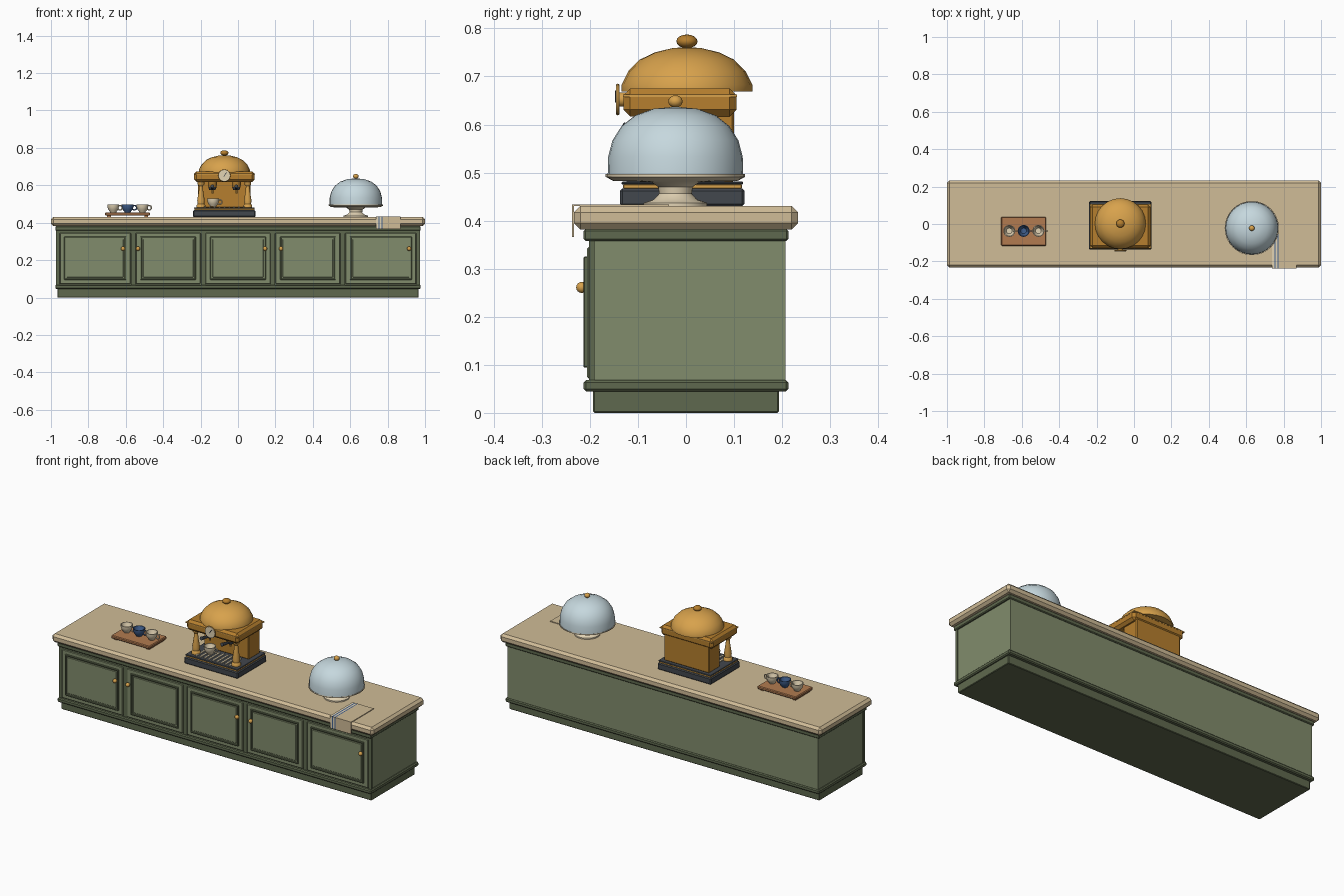
import bpy, bmesh, math
from mathutils import Matrix, Vector

cube = bpy.data.objects.get("Cube")
if cube:
    bpy.data.objects.remove(cube, do_unlink=True)


def material(name, hexcode):
    rgb = [int(hexcode[i:i + 2], 16) / 255 for i in (0, 2, 4)]
    col = [c / 12.92 if c < 0.04 else ((c + 0.055) / 1.055) ** 2.4 for c in rgb] + [1]
    m = bpy.data.materials.new(name)
    m.use_nodes = True
    m.diffuse_color = col
    m.node_tree.nodes["Principled BSDF"].inputs["Base Color"].default_value = col
    return m


SAGE = material("sage green", "818C6C")
MOSS = material("dark green", "5F694E")
STONE = material("counter beige", "D0BC97")
BRASS = material("brass", "D8A24C")
BRONZE = material("dark brass", "B67F2E")
GLASS = material("pale blue", "C6D8DE")
WOOD = material("warm wood", "B27B50")
SLATE = material("slate", "42474D")
NAVY = material("blue", "41608F")
CREAM = material("cream", "E2D3B4")


def finish(name, bm, mat, smooth=False):
    bmesh.ops.recalc_face_normals(bm, faces=bm.faces[:])
    mesh = bpy.data.meshes.new(name)
    bm.to_mesh(mesh)
    bm.free()
    mesh.materials.append(mat)
    ob = bpy.data.objects.new(name, mesh)
    bpy.context.collection.objects.link(ob)
    if smooth:
        bpy.ops.object.select_all(action='DESELECT')
        ob.select_set(True)
        bpy.context.view_layer.objects.active = ob
        bpy.ops.object.shade_smooth_by_angle(angle=math.radians(40))
    return ob


def box(name, x, y, z, mat, bevel=0.0):
    """Box between (min, max) pairs with an optional chamfer."""
    bm = bmesh.new()
    bmesh.ops.create_cube(bm, size=1)
    for v in bm.verts:
        v.co = [(a + b) / 2 + c * (b - a) for (a, b), c in zip((x, y, z), v.co)]
    if bevel:
        bmesh.ops.bevel(bm, geom=bm.edges[:], offset=bevel, segments=1,
                        profile=0.5, affect='EDGES')
    return finish(name, bm, mat)


def lathe(name, profile, at, mat, seg=20, axis=(0, 0, 1)):
    """Turn (radius, height) points around an axis."""
    bm = bmesh.new()
    vs = [bm.verts.new((r, 0, h)) for r, h in profile]
    es = [bm.edges.new(p) for p in zip(vs, vs[1:])]
    bmesh.ops.spin(bm, geom=vs + es, cent=(0, 0, 0), axis=(0, 0, 1),
                   angle=math.tau, steps=seg, use_duplicate=False)
    bmesh.ops.remove_doubles(bm, verts=bm.verts[:], dist=1e-5)
    turn = Vector((0, 0, 1)).rotation_difference(Vector(axis)).to_matrix().to_4x4()
    bm.transform(Matrix.Translation(at) @ turn)
    return finish(name, bm, mat, True)


def ball(name, r, at, mat, squash=1.0, seg=16):
    pts = [(r * math.sin(a * math.pi / 8), -r * squash * math.cos(a * math.pi / 8))
           for a in range(9)]
    return lathe(name, pts, at, mat, seg)


def ring(name, major, minor, at, mat, axis):
    pts = [(major + minor * math.cos(a * math.tau / 8), minor * math.sin(a * math.tau / 8))
           for a in range(9)]
    return lathe(name, pts, at, mat, 16, axis)


# Cabinet
box("plinth", (-.966, .966), (-.193, .193), (0, .048), MOSS, .003)
box("base_moulding", (-.977, .977), (-.213, .213), (.045, .068), MOSS, .005)
box("cabinet_body", (-.966, .966), (-.193, .207), (.06, .365), SAGE)
box("top_moulding", (-.977, .977), (-.213, .213), (.358, .382), MOSS, .004)
box("countertop", (-1, 1), (-.233, .233), (.382, .43), STONE, .013)

# Doors between dark stiles
stiles = (-.967, -.56, -.187, .187, .56, .967)
knobs = (-.615, -.535, .145, .23, .915)
for s in stiles:
    box("stile", (max(s - .012, -.972), min(s + .012, .972)), (-.202, -.19), (.066, .36), MOSS)
box("face_rail", (-.966, .966), (-.202, -.19), (.343, .36), MOSS)
for a, b, k in zip(stiles, stiles[1:], knobs):
    a, b = a + .014, b - .014
    box("door", (a, b), (-.206, -.19), (.072, .345), SAGE, .003)
    a, b = a + .024, b - .024
    for x in (a, b - .008):
        box("door_moulding_side", (x, x + .008), (-.213, -.2), (.094, .325), MOSS, .002)
    for z in (.094, .317):
        box("door_moulding_rail", (a, b), (-.213, -.2), (z, z + .008), MOSS, .002)
    box("door_panel", (a + .014, b - .014), (-.209, -.2), (.108, .311), SAGE, .002)
    lathe("knob_stem", [(0, 0), (.006, 0), (.006, .012), (0, .012)], (k, -.204, .261), BRASS, 10, (0, -1, 0))
    ball("door_knob", .0115, (k, -.217, .261), BRASS)

# Serving tray with three cups
box("tray", (-.71, -.47), (-.117, .038), (.438, .455), WOOD, .004)
for x in (-.69, -.49):
    box("tray_foot", (x - .01, x + .01), (-.105, .026), (.43, .44), WOOD)


def cup(x, y, z, mat):
    lathe("cup", [(0, 0), (.016, 0), (.018, .005), (.026, .014), (.031, .03), (.032, .042),
                  (.028, .042), (.025, .03), (.015, .01), (0, .01)], (x, y, z), mat)
    ring("cup_handle", .012, .0035, (x + .036, y, z + .025), mat, (0, 1, 0))


for x, m in zip((-.667, -.59, -.511), (CREAM, NAVY, CREAM)):
    cup(x, -.037, .455, m)

# Coffee machine base and drip grid
CX = -.073
box("machine_base", (CX - .167, CX + .167), (-.137, .122), (.43, .467), SLATE, .005)
box("machine_trim", (CX - .16, CX + .16), (-.131, .116), (.466, .476), BRASS, .002)
box("machine_deck", (CX - .163, CX + .163), (-.134, .119), (.475, .481), SLATE, .002)
for i in range(9):
    x = CX - .104 + i * .026
    box("drip_bar", (x - .005, x + .005), (-.12, -.02), (.48, .486), CREAM)

# Machine body, columns, canopy and dome
box("machine_body", (CX - .14, CX + .14), (0, .1), (.48, .63), BRONZE, .004)
box("machine_canopy", (CX - .162, CX + .162), (-.13, .105), (.617, .675), BRONZE, .014)
box("canopy_band", (CX - .163, CX + .163), (-.131, .106), (.657, .662), BRASS)
for x in (CX - .125, CX + .125):
    lathe("machine_column", [(0, 0), (.024, 0), (.024, .012), (.018, .02), (.02, .04), (.012, .09),
                             (.01, .115), (.018, .125), (.018, .145), (0, .145)],
          (x, -.09, .48), BRASS, 14)
dome = [(0, 0), (.136, 0), (.136, .014), (.122, .042), (.098, .066), (.067, .081), (.03, .09), (0, .092)]
lathe("machine_dome", dome, (CX, .002, .669), BRASS, 24)
ball("dome_finial", .022, (CX, .002, .773), BRONZE, .65)

# Pressure gauge
disc = [(0, 0), (.031, 0), (.031, .008), (0, .008)]
lathe("gauge_stem", [(.015, 0), (.015, .02)], (CX, -.122, .652), BRASS, 12, (0, -1, 0))
lathe("gauge_face", disc, (CX, -.138, .652), CREAM, 20, (0, -1, 0))
ring("gauge_rim", .03, .003, (CX, -.142, .652), BRASS, (0, -1, 0))
needle = box("gauge_needle", (-.002, .002), (-.002, 0), (-.006, .021), SLATE)
needle.location = (CX, -.146, .652)
needle.rotation_euler.y = .6

# Brewing heads with handles, and a cup below
for x in (CX - .064, CX + .064):
    lathe("brew_head", [(0, 0), (.02, 0), (.024, .012), (.024, .035), (0, .035)],
          (x, -.055, .588), BRONZE, 14)
    lathe("filter_holder", [(0, 0), (.016, 0), (.022, .016), (0, .016)], (x, -.055, .574), SLATE, 14)
    lathe("filter_handle", [(0, 0), (.006, 0), (.01, .06), (0, .064)],
          (x, -.072, .583), SLATE, 10, (0, -1, .2))
    lathe("brew_spout", [(0, 0), (.005, 0), (.005, .02), (0, .02)], (x, -.055, .556), BRASS, 8)
cup(CX - .06, -.06, .486, CREAM)

# Cake stand and cover
KX, KY = .63, -.022
lathe("cake_stand", [(0, 0), (.066, 0), (.066, .007), (.045, .014), (.034, .026), (.036, .04), (.05, .05),
                     (.13, .053), (.145, .061), (.145, .067), (.136, .063), (0, .063)],
      (KX, KY, .43), CREAM, 32)
cover = [(0, 0), (.141, 0), (.14, .042), (.131, .076), (.112, .106), (.084, .128), (.045, .142), (0, .146)]
lathe("cake_cover", cover, (KX, KY, .491), GLASS, 32)
ball("cover_knob", .015, (KX, KY, .648), BRASS, .85)

# Folded towel over the counter edge
for a, b, m in ((.738, .75, CREAM), (.75, .757, NAVY), (.757, .766, CREAM),
                (.766, .772, NAVY), (.772, .87, STONE)):
    box("towel_top", (a, b), (-.236, -.035), (.43, .434), m)
    box("towel_drop", (a, b), (-.237, -.233), (.366, .434), m)
